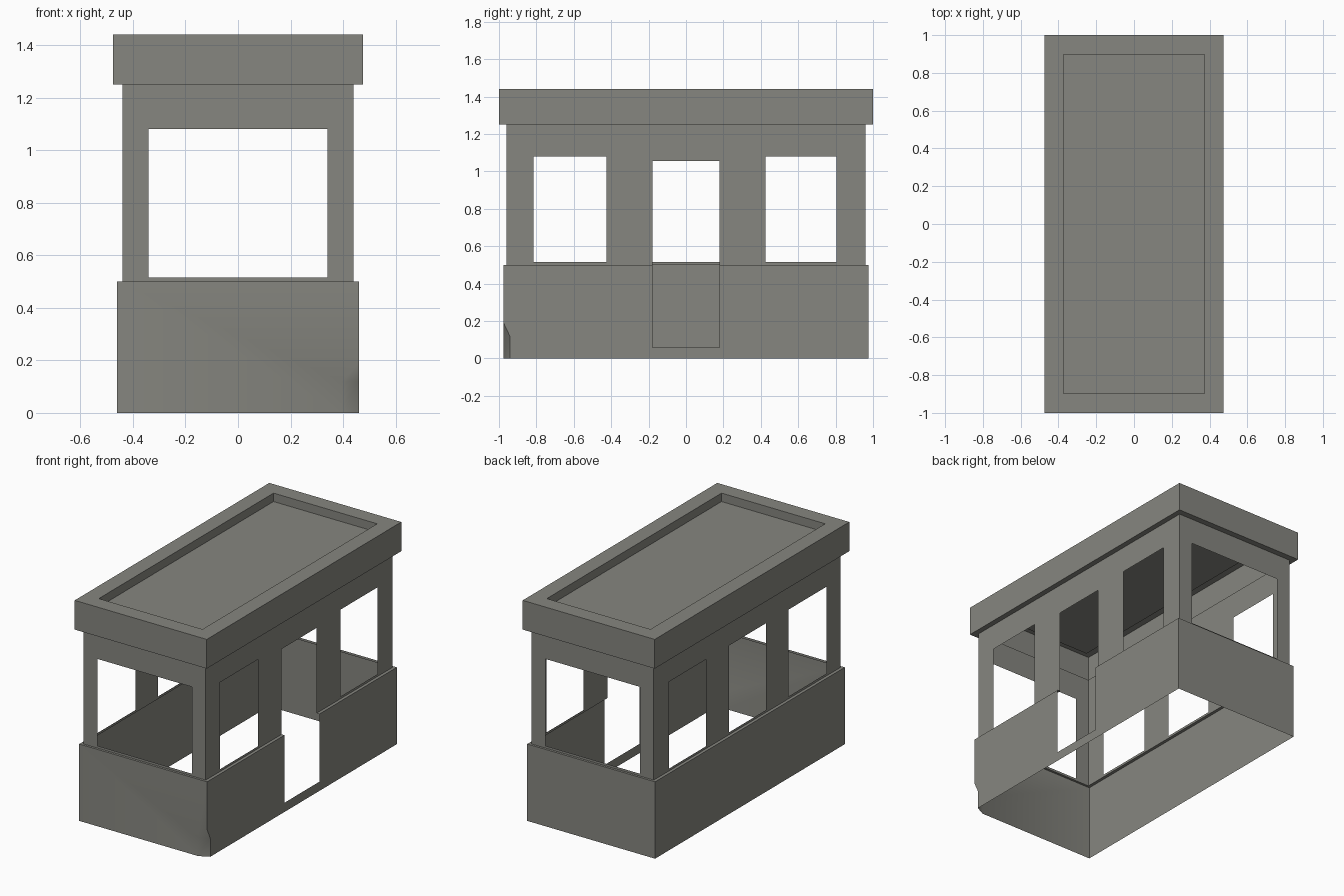
import bpy, bmesh, math
from mathutils import Vector

if "Cube" in bpy.data.objects:
    bpy.data.objects.remove(bpy.data.objects["Cube"])

grey = bpy.data.materials.new("warm_grey")
grey.diffuse_color = (0.24, 0.24, 0.215, 1)
grey.use_nodes = True
grey.node_tree.nodes["Principled BSDF"].inputs["Base Color"].default_value = grey.diffuse_color


def finish(name, bm, angle=None):
    bmesh.ops.remove_doubles(bm, verts=bm.verts[:], dist=0.0005)
    me = bpy.data.meshes.new(name)
    bm.to_mesh(me)
    bm.free()
    me.materials.append(grey)
    if angle:
        me.polygons.foreach_set("use_smooth", [True] * len(me.polygons))
        me.set_sharp_from_angle(angle=math.radians(angle))
    ob = bpy.data.objects.new(name, me)
    bpy.context.collection.objects.link(ob)


def face(bm, pts, outward):
    f = bm.faces.new([bm.verts.new(p) for p in pts])
    f.normal_update()
    if f.normal.dot(Vector(outward)) < 0:
        f.normal_flip()


def wall(bm, place, outward, u0, u1, z0, z1, holes):
    """Flat sheet split into cells, leaving out the cells inside the holes."""
    us = sorted({u0, u1, *(v for h in holes for v in h[:2])})
    zs = sorted({z0, z1, *(v for h in holes for v in h[2:])})
    for a, b in zip(us, us[1:]):
        for c, d in zip(zs, zs[1:]):
            u, z = (a + b) / 2, (c + d) / 2
            if any(h[0] < u < h[1] and h[2] < z < h[3] for h in holes):
                continue
            face(bm, [place(a, c), place(b, c), place(b, d), place(a, d)], outward)


# Sizes: lower body, upper body, roof
LX, LY, UX, UY = 0.46, 0.975, 0.44, 0.96
LEDGE, EAVE, TOP = 0.5, 1.25, 1.44
DOOR = (-0.18, 0.18)

# Lower body: thin open skirt with a doorway and one clipped front corner
bm = bmesh.new()
A, B = (0.395, -LY, 0), (LX, -0.942, 0)
C, E = (LX, -0.942, 0.12), (0.395, -LY, 0.12)
D = (LX, -LY, 0.19)
face(bm, [(-LX, -LY, 0), A, E, D, (LX, -LY, LEDGE), (-LX, -LY, LEDGE)], (0, -1, 0))
face(bm, [A, B, C, E], (1, -1, 0))
face(bm, [E, C, D], (1, -1, 0))
face(bm, [B, (LX, DOOR[0], 0), (LX, DOOR[0], LEDGE), (LX, -LY, LEDGE), D, C], (1, 0, 0))
wall(bm, lambda u, z: (LX, u, z), (1, 0, 0), DOOR[0], LY, 0, LEDGE,
     [(DOOR[0], DOOR[1], 0.06, LEDGE)])
wall(bm, lambda u, z: (-LX, u, z), (-1, 0, 0), -LY, LY, 0, LEDGE, [])
wall(bm, lambda u, z: (u, LY, z), (0, 1, 0), -LX, LX, 0, LEDGE, [])
# Narrow ledge around the top of the skirt
for s in (-1, 1):
    face(bm, [(-LX, s * LY, LEDGE), (LX, s * LY, LEDGE),
              (UX, s * UY, LEDGE), (-UX, s * UY, LEDGE)], (0, 0, 1))
    face(bm, [(LX, s * LY, LEDGE), (LX, s * 0.18, LEDGE),
              (UX, s * 0.18, LEDGE), (UX, s * UY, LEDGE)], (0, 0, 1))
face(bm, [(-LX, -LY, LEDGE), (-LX, LY, LEDGE), (-UX, UY, LEDGE), (-UX, -UY, LEDGE)], (0, 0, 1))
finish("lower_body", bm, 40)

# Upper body: thin walls with window openings
bm = bmesh.new()
W0, W1 = 0.515, 1.08
side_windows = [(-0.815, -0.425, W0, W1), (0.425, 0.805, W0, W1)]
for s in (-1, 1):
    middle = (*DOOR, LEDGE, 1.055) if s > 0 else (-0.195, 0.185, W0, W1)
    wall(bm, lambda u, z: (s * UX, u, z), (s, 0, 0), -UY, UY, LEDGE, EAVE,
         side_windows + [middle])
    wall(bm, lambda u, z: (u, s * UY, z), (0, s, 0), -UX, UX, LEDGE, EAVE,
         [(-0.34, 0.34, W0, W1)])
finish("upper_body", bm)

# Roof: hollow shell with overhang and sunken top panel
bm = bmesh.new()
profile = [(UX, UY, EAVE), (0.475, 1, EAVE), (0.475, 1, TOP),
           (0.373, 0.898, TOP), (0.373, 0.898, 1.385)]
rings = [[bm.verts.new((sx * x, sy * y, z))
          for sx, sy in ((-1, -1), (1, -1), (1, 1), (-1, 1))] for x, y, z in profile]
for a, b in zip(rings, rings[1:]):
    for i in range(4):
        j = (i + 1) % 4
        bm.faces.new((a[i], a[j], b[j], b[i]))
bm.faces.new(rings[-1])
finish("roof", bm)
